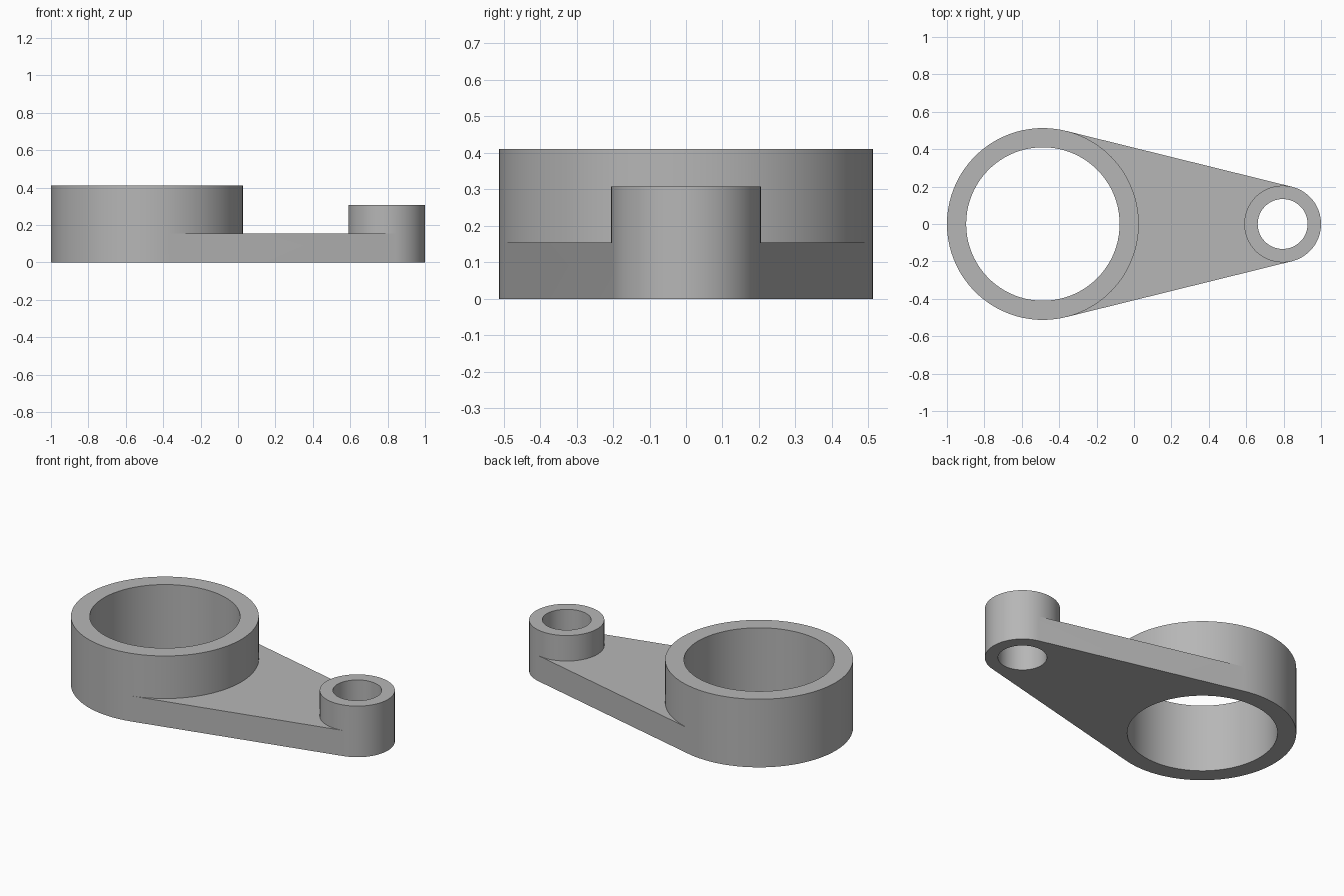
import bpy, bmesh
from math import acos, cos, sin, pi, radians

cube = bpy.data.objects.get("Cube")
if cube:
    bpy.data.objects.remove(cube, do_unlink=True)

# Dimensions
S = 2 / 195
BIG = dict(x=-1 + 50 * S, outer=50 * S, bore=40 * S, height=40 * S)
SMALL = dict(x=1 - 20 * S, outer=20 * S, bore=13 * S, height=30 * S)
WEB = 15 * S
STEPS = 48
TANGENT = acos((BIG["outer"] - SMALL["outer"]) / (SMALL["x"] - BIG["x"]))

grey = bpy.data.materials.new("plain grey")
grey.use_nodes = True
grey.diffuse_color = (0.47, 0.47, 0.47, 1)
grey.node_tree.nodes["Principled BSDF"].inputs["Base Color"].default_value = grey.diffuse_color

bm = bmesh.new()


def face(points):
    return bm.faces.new([bm.verts.new(p) for p in points])


def wall(a, b, z0, z1):
    face([(*a, z0), (*b, z0), (*b, z1), (*a, z1)])


def arc(boss, radius, start, end):
    angles = [start + (end - start) * i / STEPS for i in range(STEPS + 1)]
    return [(boss["x"] + radius * cos(t), radius * sin(t)) for t in angles]


def hollow_boss(boss, web_on_right):
    """Tube whose lower wall is left open where the web joins it."""
    spans = [(-TANGENT, TANGENT, web_on_right),
             (TANGENT, 2 * pi - TANGENT, not web_on_right)]
    top = boss["height"]
    for start, end, joined in spans:
        out = arc(boss, boss["outer"], start, end)
        inn = arc(boss, boss["bore"], start, end)
        for a, b, c, d in zip(out, out[1:], inn[1:], inn):
            wall(a, b, WEB, top)
            if not joined:
                wall(a, b, 0, WEB)
            wall(c, d, 0, top)
            for z in (0, top):
                face([(*p, z) for p in (a, b, c, d)])


# Two bored bosses
hollow_boss(BIG, True)
hollow_boss(SMALL, False)

# Web with straight sides tangent to both bosses
near = arc(BIG, BIG["outer"], TANGENT, -TANGENT)
far = arc(SMALL, SMALL["outer"], 2 * pi - TANGENT, TANGENT)
for z in (0, WEB):
    face([(*p, z) for p in near + far])
wall(near[-1], far[0], 0, WEB)
wall(far[-1], near[0], 0, WEB)

# Weld into one closed solid
bmesh.ops.remove_doubles(bm, verts=bm.verts[:], dist=1e-5)
bmesh.ops.recalc_face_normals(bm, faces=bm.faces[:])
mesh = bpy.data.meshes.new("lever_arm")
bm.to_mesh(mesh)
bm.free()
mesh.materials.append(grey)

arm = bpy.data.objects.new("lever_arm", mesh)
bpy.context.collection.objects.link(arm)
bpy.ops.object.select_all(action="DESELECT")
arm.select_set(True)
bpy.context.view_layer.objects.active = arm
bpy.ops.object.shade_smooth_by_angle(angle=radians(30))
